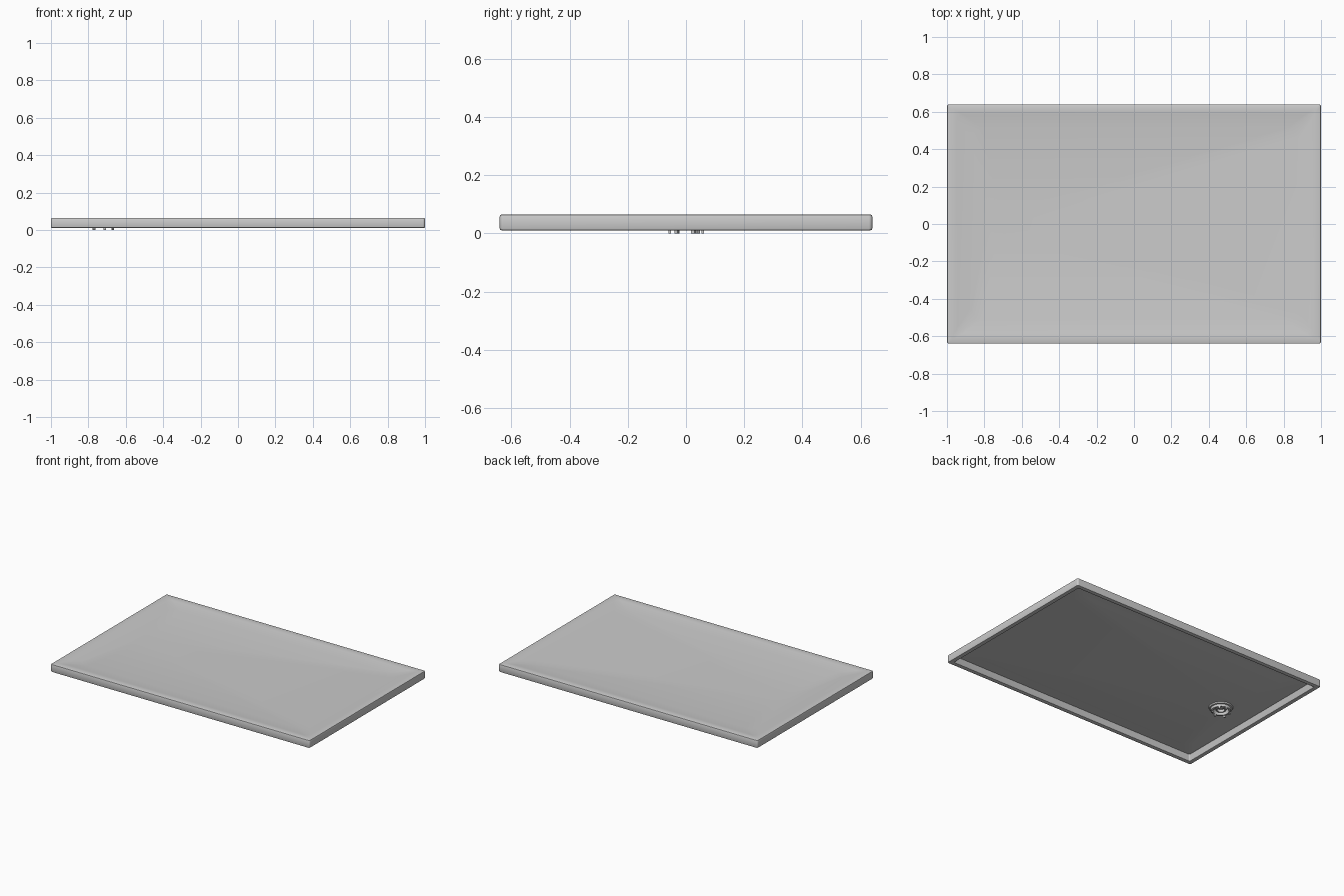
import bpy, bmesh
from math import cos, sin, pi, atan2
from mathutils import Matrix

if "Cube" in bpy.data.objects:
    bpy.data.objects.remove(bpy.data.objects["Cube"])

HX, HY = 1.0, 0.64
DRAIN_X = -0.715
SEG = 6


def finish(bm, name):
    bmesh.ops.recalc_face_normals(bm, faces=bm.faces)
    mesh = bpy.data.meshes.new(name)
    bm.to_mesh(mesh)
    bm.free()
    ob = bpy.data.objects.new(name, mesh)
    bpy.context.collection.objects.link(ob)
    bpy.ops.object.select_all(action='DESELECT')
    bpy.context.view_layer.objects.active = ob
    ob.select_set(True)
    bpy.ops.object.shade_smooth_by_angle(angle=0.5)
    return ob


def rounded_loop(bm, cx, hx, hy, r, z):
    corners = ((1, 1), (-1, 1), (-1, -1), (1, -1))
    out = []
    for k, (sx, sy) in enumerate(corners):
        for i in range(SEG + 1):
            a = (k + i / SEG) * pi / 2
            out.append(bm.verts.new((cx + sx * (hx - r) + r * cos(a),
                                     sy * (hy - r) + r * sin(a), z)))
    return out


def bridge(bm, a, b):
    n = len(a)
    for i in range(n):
        j = (i + 1) % n
        bm.faces.new((a[i], a[j], b[j], b[i]))


# Tray shell: cross-section of (inset, corner radius, height), from the
# top of the floor, out over the rim, and back along the hollow underside
top = [(0.13, 0.06, 0.054), (0.055, 0.03, 0.063), (0.04, 0.02, 0.065),
       (0.008, 0.008, 0.065), (0.002, 0.01, 0.063), (0.0, 0.012, 0.058)]
under = [(0.0, 0.012, 0.017), (0.002, 0.01, 0.012), (0.008, 0.008, 0.010),
         (0.025, 0.008, 0.010), (0.03, 0.008, 0.012), (0.04, 0.01, 0.053),
         (0.055, 0.03, 0.053), (0.13, 0.06, 0.042)]
bm = bmesh.new()
loops = [rounded_loop(bm, DRAIN_X, 0.062, 0.062, 0.06, 0.050)]
loops += [rounded_loop(bm, 0, HX - d, HY - d, r, z) for d, r, z in top + under]
loops.append(rounded_loop(bm, DRAIN_X, 0.062, 0.062, 0.06, 0.038))
for a, b in zip(loops, loops[1:]):
    bridge(bm, a, b)
bm.faces.new(loops[0])
bm.faces.new(loops[-1])
finish(bm, "shower_tray")


# Drain collar: lathed ring hanging under the floor
def lathe(name, profile, n=32):
    bm = bmesh.new()
    rings = [[bm.verts.new((DRAIN_X + r * cos(2 * pi * i / n),
                            r * sin(2 * pi * i / n), z)) for i in range(n)]
             for r, z in profile]
    for a, b in zip(rings, rings[1:] + rings[:1]):
        bridge(bm, a, b)
    return finish(bm, name)


lathe("drain_collar", [(0.045, 0.040), (0.078, 0.040), (0.074, 0.030),
                       (0.065, 0.028), (0.063, 0.012), (0.051, 0.012)])
lathe("drain_inner_ring", [(0.024, 0.040), (0.032, 0.040),
                           (0.032, 0.020), (0.024, 0.020)])

# Small clips around the lower edge of the collar
bm = bmesh.new()
for x, y in ((-0.055, 0.025), (-0.055, -0.03), (0.003, 0.058),
             (0.003, -0.056), (0.045, 0.04), (0.045, -0.032)):
    m = (Matrix.Translation((DRAIN_X + x, y, 0.009))
         @ Matrix.Rotation(atan2(y, x), 4, 'Z')
         @ Matrix.Diagonal((0.008, 0.014, 0.018, 1)))
    bmesh.ops.create_cube(bm, size=1, matrix=m)
finish(bm, "drain_clips")
